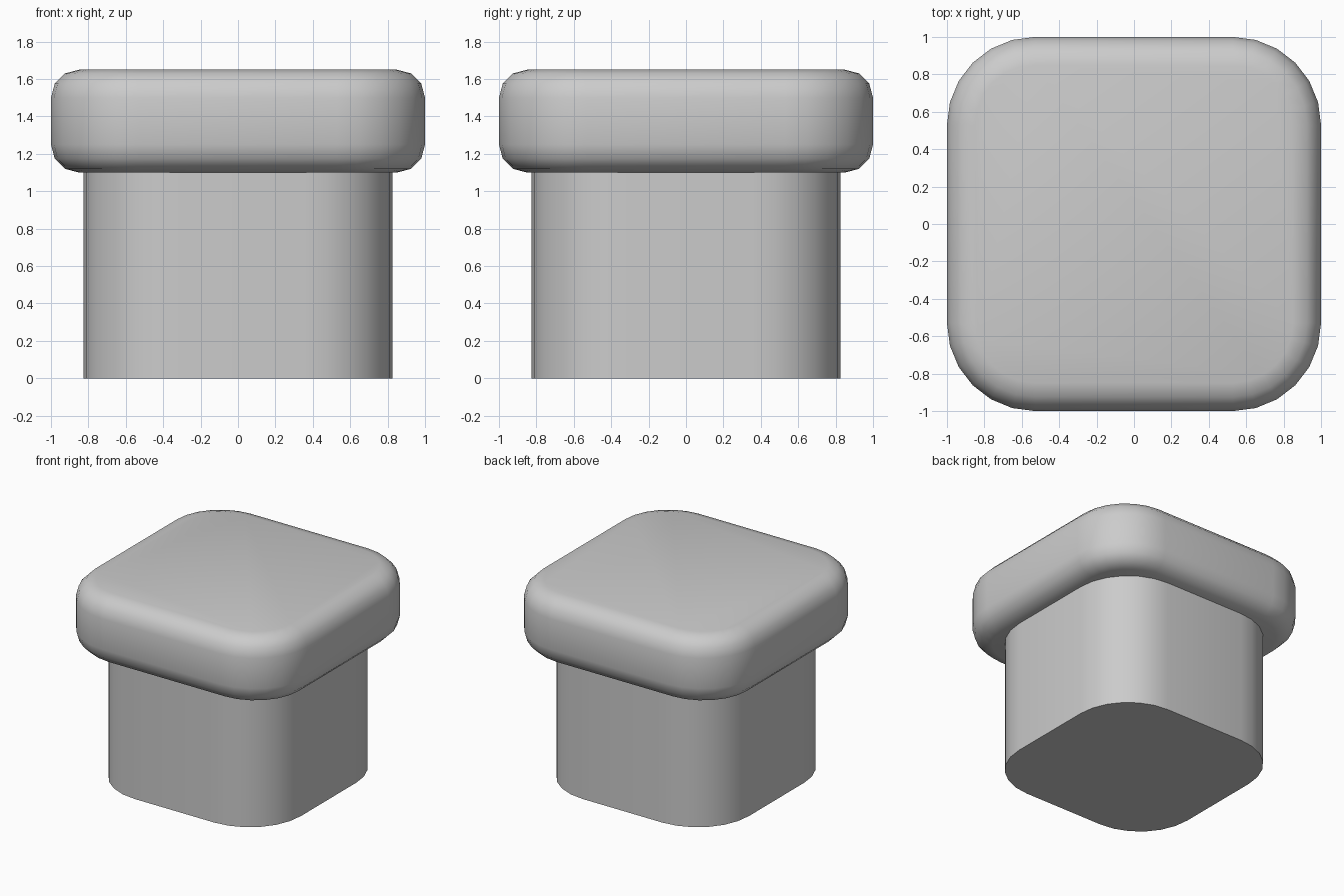
import bpy
import bmesh
from math import sin, cos, pi

if "Cube" in bpy.data.objects:
    bpy.data.objects.remove(bpy.data.objects["Cube"])


def outline(half, radius, steps=6):
    """Rounded square, counter-clockwise."""
    pts = []
    c = half - radius
    for q in range(4):
        cx = c if q in (0, 3) else -c
        cy = c if q in (0, 1) else -c
        for i in range(steps + 1):
            a = (q + i / steps) * pi / 2
            pts.append((cx + radius * cos(a), cy + radius * sin(a)))
    return pts


def stacked(name, half, radius, profile):
    """Loft rounded squares through (inset, z) levels and close both ends."""
    bm = bmesh.new()
    rings = [[bm.verts.new((x, y, z)) for x, y in outline(half - d, radius - d)]
             for d, z in profile]
    for lo, hi in zip(rings, rings[1:]):
        n = len(lo)
        for i in range(n):
            j = (i + 1) % n
            bm.faces.new((lo[i], lo[j], hi[j], hi[i]))
    bm.faces.new(rings[0][::-1])
    bm.faces.new(rings[-1])
    mesh = bpy.data.meshes.new(name)
    bm.to_mesh(mesh)
    bm.free()
    obj = bpy.data.objects.new(name, mesh)
    bpy.context.collection.objects.link(obj)
    bpy.ops.object.select_all(action='DESELECT')
    obj.select_set(True)
    bpy.context.view_layer.objects.active = obj
    bpy.ops.object.shade_smooth_by_angle(angle=pi / 5)
    return obj


# Straight post, running slightly into the cap
stacked("post", 0.825, 0.465, [(0, 0), (0, 1.12)])

# Cap with rounded top and bottom rims
r, bottom, top = 0.15, 1.10, 1.65
arc = [(r * (1 - cos(i * pi / 6)), r * (1 - sin(i * pi / 6))) for i in range(4)]
cap_profile = ([(d, bottom + h) for d, h in reversed(arc)]
               + [(d, top - h) for d, h in arc])
stacked("cap", 1.0, 0.47, cap_profile)
